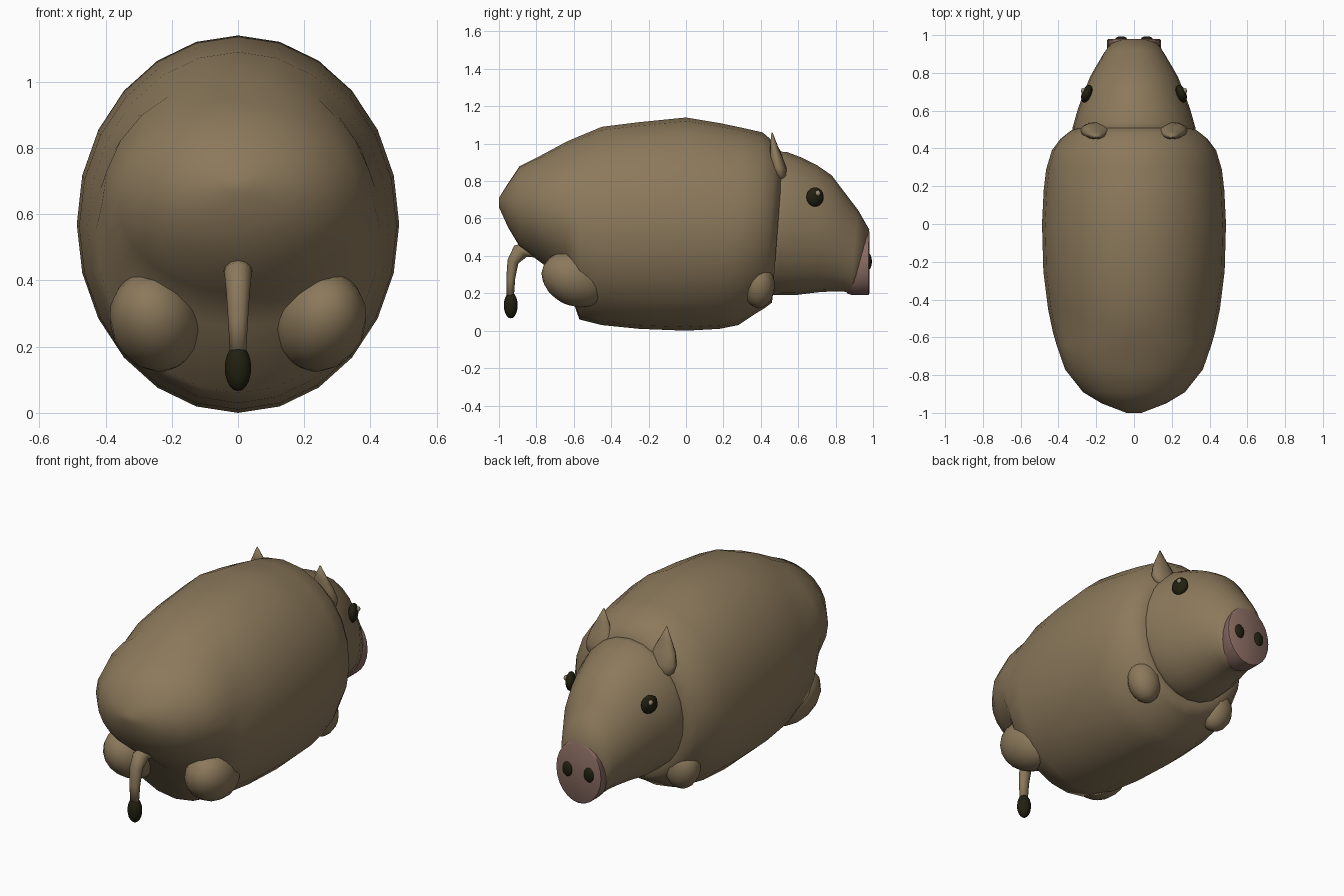
import bpy, bmesh, math
from mathutils import Vector, Euler

cube = bpy.data.objects.get("Cube")
if cube:
    bpy.data.objects.remove(cube, do_unlink=True)


def material(name, r, g, b):
    mat = bpy.data.materials.new(name)
    mat.use_nodes = True
    mat.diffuse_color = (r, g, b, 1)
    bsdf = mat.node_tree.nodes["Principled BSDF"]
    bsdf.inputs["Base Color"].default_value = (r, g, b, 1)
    bsdf.inputs["Roughness"].default_value = 0.8
    return mat


hide = material("brown hide", 0.26, 0.19, 0.105)
pink = material("dusky pink", 0.25, 0.145, 0.12)
dark = material("near black", 0.015, 0.014, 0.005)
glint = material("eye glint", 0.3, 0.25, 0.17)


def finish(name, bm, mat, angle=180):
    bmesh.ops.recalc_face_normals(bm, faces=bm.faces)
    mesh = bpy.data.meshes.new(name)
    bm.to_mesh(mesh)
    bm.free()
    mesh.materials.append(mat)
    obj = bpy.data.objects.new(name, mesh)
    bpy.context.collection.objects.link(obj)
    bpy.ops.object.select_all(action='DESELECT')
    obj.select_set(True)
    bpy.context.view_layer.objects.active = obj
    bpy.ops.object.shade_smooth_by_angle(angle=math.radians(angle))
    return obj


def loft(name, rings, mat, sides=24, angle=180):
    """Skin a row of elliptical rings, each given as centre, half axis, half axis."""
    bm = bmesh.new()
    loops = []
    for centre, u, v in rings:
        turns = [math.tau * i / sides for i in range(sides)]
        loops.append([bm.verts.new(Vector(centre) + Vector(u) * math.cos(t)
                                   + Vector(v) * math.sin(t)) for t in turns])
    for a, b in zip(loops, loops[1:]):
        for i in range(sides):
            j = (i + 1) % sides
            bm.faces.new((a[i], a[j], b[j], b[i]))
    bm.faces.new(loops[0])
    bm.faces.new(loops[-1])
    return finish(name, bm, mat, angle)


def along_y(stations):
    """Rings across the length: y, underside, top, half width, forward lean."""
    return [((0, y, (lo + hi) / 2), (w, 0, 0), (0, lean, (hi - lo) / 2))
            for y, lo, hi, w, lean in stations]


def ellipsoid(name, centre, radii, mat, rotation=(0, 0, 0), segments=16):
    bm = bmesh.new()
    bmesh.ops.create_uvsphere(bm, u_segments=segments, v_segments=segments // 2 + 2, radius=1)
    matrix = Euler(rotation).to_matrix()
    for v in bm.verts:
        v.co = matrix @ Vector(c * r for c, r in zip(v.co, radii)) + Vector(centre)
    return finish(name, bm, mat)


# Barrel body, with the belly stepping up under the rump
loft("body", along_y([
    (-1, .66, .71, .04, 0),
    (-.95, .55, .79, .17, 0),
    (-.89, .45, .88, .27, 0),
    (-.77, .36, .94, .365, 0),
    (-.64, .26, 1.01, .41, 0),
    (-.57, .06, 1.04, .43, 0),
    (-.45, .03, 1.09, .455, 0),
    (-.25, .01, 1.115, .48, 0),
    (0, 0, 1.14, .487, 0),
    (.18, .01, 1.11, .478, 0),
    (.29, .03, 1.085, .465, .01),
    (.39, .09, 1.06, .435, .02),
    (.45, .12, 1, .39, .03),
    (.49, .15, .94, .34, .03),
    (.485, .2, .9, .3, .03)]), hide)

# Tapering head
loft("head", along_y([
    (.44, .2, .96, .33, .03),
    (.51, .19, .955, .325, .03),
    (.6, .19, .925, .3, .02),
    (.7, .205, .885, .265, 0),
    (.78, .21, .83, .232, 0),
    (.84, .21, .75, .198, 0),
    (.9, .2, .645, .162, .02),
    (.94, .2, .54, .135, .04)]), hide)

# Snout disc with a slanted collar
loft("snout", along_y([
    (.91, .2, .54, .125, .05),
    (.93, .19, .545, .142, .04),
    (.975, .19, .54, .142, 0),
    (.98, .2, .53, .135, 0)]), pink, angle=50)

# Tail and tuft
loft("tail", [((0, y, z), (r, 0, 0), (0, r * .8, -lean)) for y, z, r, lean in (
    (-.82, .43, .045, .04), (-.885, .425, .042, .03), (-.925, .37, .036, .01),
    (-.937, .28, .03, 0), (-.94, .17, .024, 0))], hide, sides=12)
ellipsoid("tail_tuft", (0, -.937, .136), (.04, .037, .07), dark)

# Paired parts
for side, s in (("left", 1), ("right", -1)):
    loft(side + "_ear", [((s * .2, y, z), (a, 0, 0), (0, b, 0)) for y, z, a, b in (
        (.513, .8, .035, .015), (.505, .83, .075, .035), (.495, .87, .085, .042),
        (.482, .93, .068, .034), (.47, .99, .038, .02), (.46, 1.06, .003, .003))],
        hide, sides=12)
    ellipsoid(side + "_rear_leg", (s * .25, -.59, .275), (.135, .19, .145), hide,
              (math.radians(-25), s * math.radians(25), 0))
    ellipsoid(side + "_front_leg", (s * .255, .39, .24), (.095, .085, .12), hide,
              (0, s * math.radians(15), 0))
    ellipsoid(side + "_eye", (s * .25, .69, .715), (.026, .05, .052), dark,
              (0, 0, s * math.radians(22)), 12)
    ellipsoid(side + "_eye_glint", (s * .269, .705, .735), (.012, .015, .015), glint, segments=8)
    ellipsoid(side + "_nostril", (s * .068, .978, .37), (.032, .016, .042), dark, segments=12)
